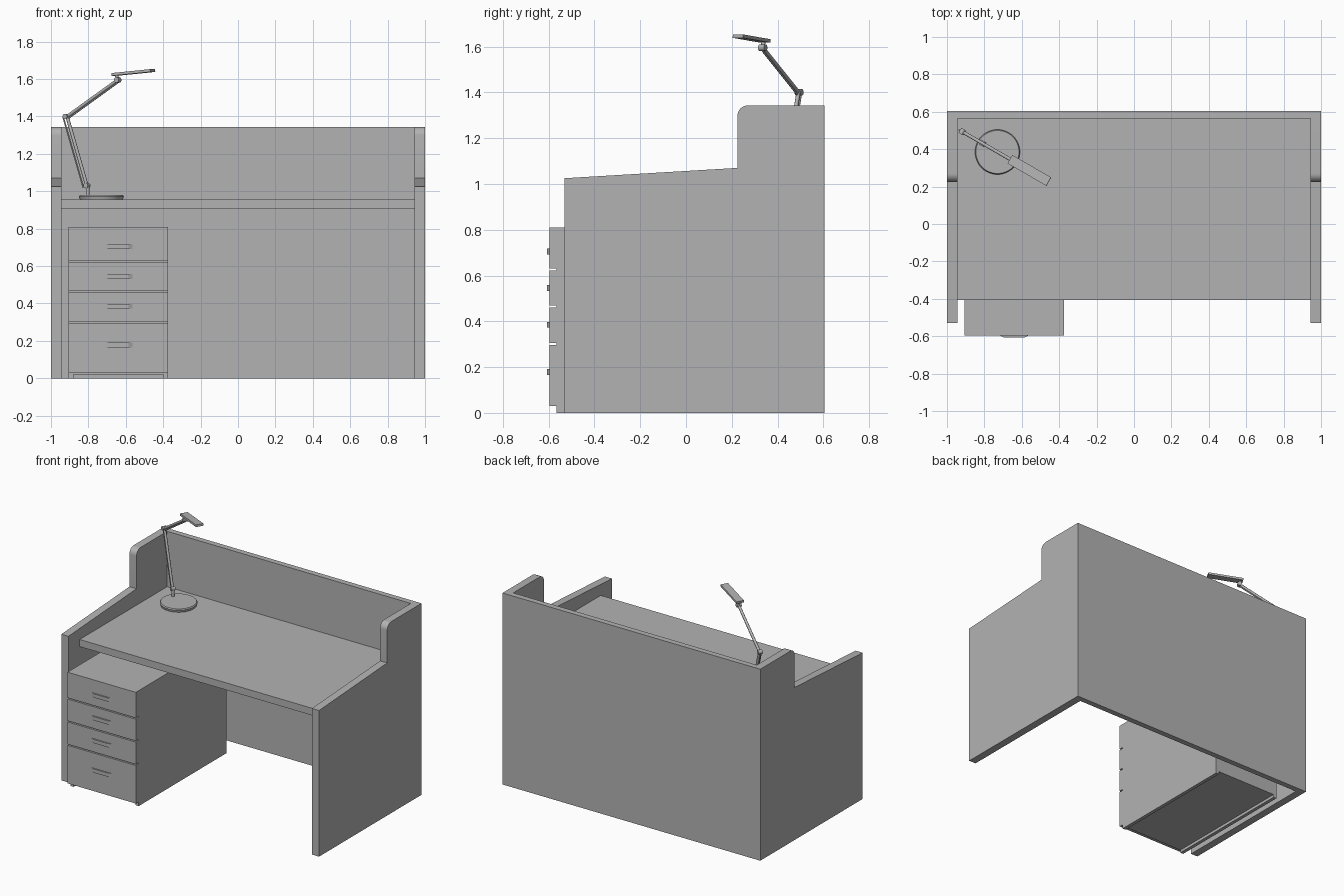
import bpy
import bmesh
import math
from mathutils import Matrix, Vector

cube = bpy.data.objects.get("Cube")
if cube:
    bpy.data.objects.remove(cube)

grey = bpy.data.materials.new("light_grey")
grey.use_nodes = True
grey.diffuse_color = (0.45, 0.45, 0.45, 1)
grey.node_tree.nodes["Principled BSDF"].inputs["Base Color"].default_value = (0.45, 0.45, 0.45, 1)


def finish(name, bm, smooth=False, matrix=None):
    bmesh.ops.recalc_face_normals(bm, faces=bm.faces)
    mesh = bpy.data.meshes.new(name)
    bm.to_mesh(mesh)
    bm.free()
    mesh.materials.append(grey)
    obj = bpy.data.objects.new(name, mesh)
    bpy.context.collection.objects.link(obj)
    if matrix:
        obj.matrix_world = matrix
    if smooth:
        bpy.ops.object.select_all(action="DESELECT")
        obj.select_set(True)
        bpy.context.view_layer.objects.active = obj
        bpy.ops.object.shade_smooth_by_angle(angle=math.radians(35))
    return obj


def box(name, x, y, z):
    """Box from (min, max) ranges on each axis."""
    bm = bmesh.new()
    size = [r[1] - r[0] for r in (x, y, z)]
    mid = Vector([(r[0] + r[1]) / 2 for r in (x, y, z)])
    bmesh.ops.create_cube(bm, size=1, matrix=Matrix.Translation(mid) @ Matrix.Diagonal((*size, 1)))
    return finish(name, bm)


def extrude_profile(name, points, axis, smooth=False):
    """Close a planar outline and extrude it along axis."""
    bm = bmesh.new()
    face = bm.faces.new([bm.verts.new(p) for p in points])
    out = bmesh.ops.extrude_face_region(bm, geom=[face])
    moved = [g for g in out["geom"] if isinstance(g, bmesh.types.BMVert)]
    bmesh.ops.translate(bm, vec=axis, verts=moved)
    return finish(name, bm, smooth)


# Desk: stepped side panels with a rounded upper corner
outline = [(-0.53, 0), (-0.53, 1.025), (0.225, 1.07)]
for i in range(9):
    a = math.pi - i * math.pi / 16
    outline.append((0.27 + 0.045 * math.cos(a), 1.298 + 0.045 * math.sin(a)))
outline += [(0.605, 1.343), (0.605, 0)]
for side, sx in (("left", 1), ("right", -1)):
    extrude_profile(side + "_side_panel", [(sx, y, z) for y, z in outline], (-0.055 * sx, 0, 0), True)

box("back_panel", (-0.945, 0.945), (0.565, 0.605), (0, 1.343))
box("desk_top", (-0.945, 0.945), (-0.405, 0.565), (0.905, 0.955))

# Drawer cabinet: open carcass standing on its side boards
L, R, FRONT, BODY, BACK = -0.905, -0.375, -0.597, -0.565, 0.41
box("cabinet_left_board", (R - 0.025, R), (BODY, BACK), (0, 0.8))
box("cabinet_right_board", (L, L + 0.025), (BODY, BACK), (0, 0.8))
box("cabinet_floor", (L + 0.025, R - 0.025), (BODY, BACK), (0.02, 0.045))
box("cabinet_back", (L + 0.025, R - 0.025), (BACK - 0.02, BACK), (0.045, 0.8))
box("cabinet_inner_front", (L + 0.025, R - 0.025), (BODY, BODY + 0.02), (0.045, 0.8))
box("cabinet_top", (L, R), (FRONT, BACK), (0.8, 0.81))

# Drawer fronts with tapered bar handles
drawers = [(0.03, 0.297, 0.178), (0.305, 0.461, 0.385), (0.469, 0.622, 0.545), (0.63, 0.8, 0.705)]
for i, (low, high, grip) in enumerate(drawers, 1):
    box(f"drawer_front_{i}", (L, R), (FRONT, BODY), (low, high))
    plan = [(-0.715, FRONT), (-0.695, -0.607), (-0.585, -0.607), (-0.565, FRONT)]
    extrude_profile(f"drawer_handle_{i}", [(x, y, grip - 0.013) for x, y in plan], (0, 0, 0.026))

# Lamp: modelled in its own plane, then turned on the desk top
lamp = Matrix.Translation((-0.73, 0.385, 0)) @ Matrix.Rotation(math.radians(-30), 4, "Z")


def rod(name, a, b, radius, end_radius=None, sides=12):
    """Cylinder or cone between two points in lamp space."""
    a, b = Vector(a), Vector(b)
    bm = bmesh.new()
    turn = (b - a).to_track_quat("Z", "Y").to_matrix().to_4x4()
    bmesh.ops.create_cone(bm, cap_ends=True, segments=sides, radius1=radius,
                          radius2=radius if end_radius is None else end_radius,
                          depth=(b - a).length, matrix=Matrix.Translation((a + b) / 2) @ turn)
    return finish(name, bm, True, lamp)


def pivot(name, u, z, radius, half):
    return rod(name, (u, -half, z), (u, half, z), radius)


rod("lamp_base", (0, 0, 0.955), (0, 0, 0.972), 0.115, 0.12, 48)
rod("lamp_base_rim", (0, 0, 0.972), (0, 0, 0.979), 0.12, 0.115, 48)
rod("lamp_stem", (-0.085, 0, 0.975), (-0.085, 0, 1.025), 0.01)
pivot("lamp_base_pivot", -0.09, 1.03, 0.014, 0.014)

base, elbow, wrist = (-0.09, 0, 1.03), (-0.212, 0, 1.4), (0.1, 0, 1.595)
rod("lower_arm", base, elbow, 0.009)
rod("lower_arm_link", (-0.112, 0, 1.02), (-0.236, 0, 1.395), 0.004)
pivot("elbow_pivot", -0.218, 1.4, 0.014, 0.015)
rod("upper_arm", elbow, wrist, 0.009)
rod("upper_arm_link", (-0.212, 0, 1.385), (0.1, 0, 1.58), 0.004)
pivot("wrist_pivot", 0.1, 1.595, 0.015, 0.015)
rod("head_neck", wrist, (0.092, 0, 1.625), 0.009)

# Flat tilted lamp head
bm = bmesh.new()
tilt = Matrix.Translation((0.197, 0, 1.635)) @ Matrix.Rotation(math.radians(-5), 4, "Y")
bmesh.ops.create_cube(bm, size=1, matrix=tilt @ Matrix.Diagonal((0.24, 0.052, 0.015, 1)))
finish("lamp_head", bm, False, lamp)
